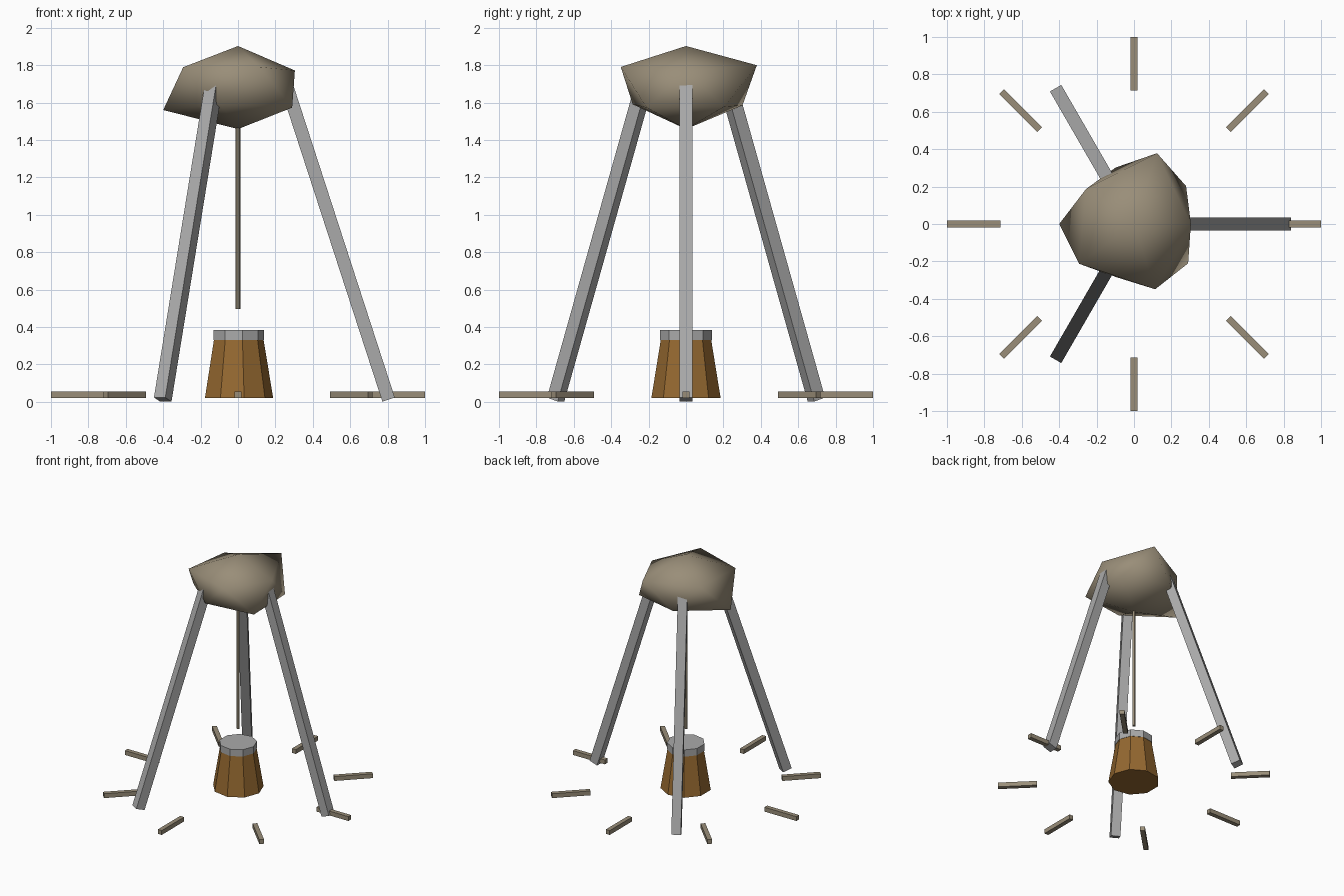
import bpy
from math import pi, sin, cos, tan, radians
from mathutils import Vector

cube = bpy.data.objects.get("Cube")
if cube:
    bpy.data.objects.remove(cube, do_unlink=True)


def material(name, rgb):
    m = bpy.data.materials.new(name)
    m.use_nodes = True
    m.diffuse_color = (*rgb, 1)
    m.node_tree.nodes["Principled BSDF"].inputs["Base Color"].default_value = (*rgb, 1)
    return m


STONE = material("tan stone", (0.32, 0.27, 0.19))
GREY = material("grey", (0.40, 0.40, 0.40))
WOOD = material("brown wood", (0.30, 0.14, 0.03))


def finish(name, mat):
    ob = bpy.context.object
    ob.name = name
    ob.data.materials.append(mat)
    return ob


def box(name, size, loc, rot, mat):
    bpy.ops.mesh.primitive_cube_add(size=1, location=loc, rotation=rot)
    ob = finish(name, mat)
    ob.scale = size
    return ob


def cone(name, sides, r_low, r_high, z_low, z_high, mat):
    bpy.ops.mesh.primitive_cone_add(vertices=sides, radius1=r_low, radius2=r_high,
                                    depth=z_high - z_low,
                                    location=(0, 0, (z_low + z_high) / 2),
                                    rotation=(0, 0, pi / 2))
    return finish(name, mat)


# Hanging boulder: an icosahedron with each corner pulled to its own radius
bpy.ops.mesh.primitive_ico_sphere_add(subdivisions=1, radius=1, location=(0, 0, 1.68))
boulder = finish("boulder", STONE)
corners = [  # direction, radius
    ((0, 0, 1), 0.37), ((0, 0, -1), 0.37),
    ((.28, .85, .45), .445), ((.28, -.85, .45), .41), ((-.72, -.53, .45), .405),
    ((-.72, .53, .45), .355), ((.89, 0, .45), .34),
    ((-.89, 0, -.45), .447), ((.72, .53, -.45), .385), ((.72, -.53, -.45), .40),
    ((-.28, .85, -.45), .355), ((-.28, -.85, -.45), .335)]
for v in boulder.data.vertices:
    radius = max(corners, key=lambda c: Vector(c[0]).dot(v.co))[1]
    v.co *= radius
    v.co.z *= 0.6
bpy.ops.object.shade_smooth()

# Three leaning tripod legs
LEAN = radians(18)
LENGTH = 1.77
for i in range(3):
    a = i * 2 * pi / 3
    r = 0.805 - sin(LEAN) * LENGTH / 2
    box(f"tripod_leg_{i + 1}", (0.07, 0.07, LENGTH),
        (r * cos(a), r * sin(a), 0.012 + cos(LEAN) * LENGTH / 2), (0, -LEAN, a), GREY)

# Ring of ground pegs
for i in range(8):
    a = i * pi / 4
    box(f"ground_peg_{i + 1}", (0.286, 0.035, 0.035),
        (0.857 * cos(a), 0.857 * sin(a), 0.037), (0, 0, a), STONE)

# Rope, bucket and its lid
cone("rope", 6, 0.0125, 0.0125, 0.495, 1.5, STONE)
for name, rl, rh, zl, zh, mat in (("bucket", 0.188, 0.137, 0.02, 0.33, WOOD),
                                  ("bucket_lid", 0.14, 0.14, 0.33, 0.385, GREY)):
    ob = cone(name, 9, rl, rh, zl, zh, mat)
    # put a corner on the +x side
    ob.rotation_euler.z = -pi / 2
